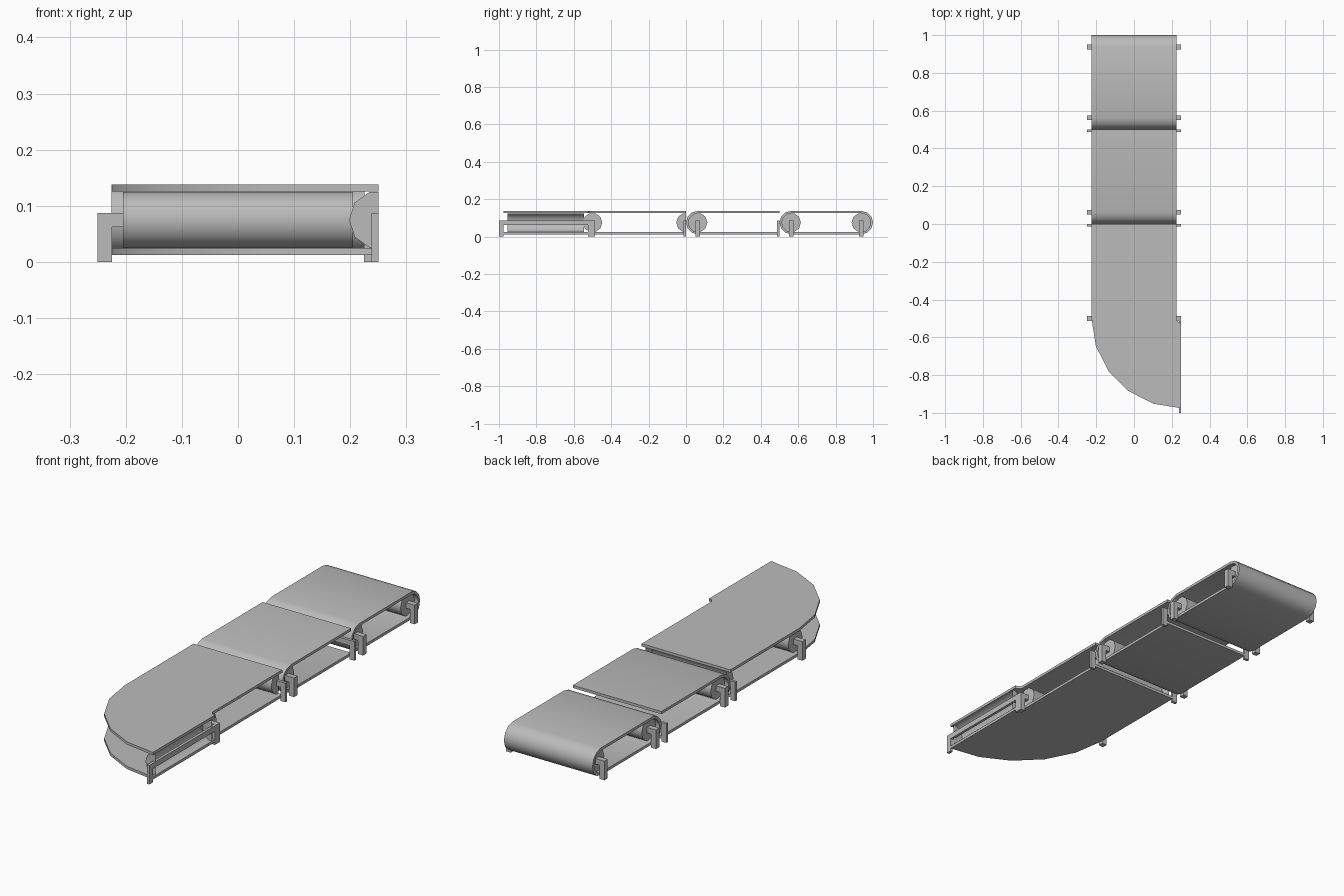
import bpy, bmesh
from math import sin, cos, pi, radians
from mathutils import Matrix, Vector

cube = bpy.data.objects.get("Cube")
if cube:
    bpy.data.objects.remove(cube)

GREY = (0.5, 0.5, 0.5, 1)
mat = bpy.data.materials.new("conveyor grey")
mat.use_nodes = True
mat.diffuse_color = GREY
mat.node_tree.nodes["Principled BSDF"].inputs["Base Color"].default_value = GREY

HALF = 0.225        # half width of the belt
MID = 0.075         # axle height
OUT, INN = 0.0625, 0.05   # outer and inner belt radius
POST = 0.025


def finish(name, bm, matrix=Matrix(), smooth=True):
    bmesh.ops.transform(bm, matrix=matrix, verts=bm.verts)
    mesh = bpy.data.meshes.new(name)
    bm.to_mesh(mesh)
    bm.free()
    mesh.materials.append(mat)
    ob = bpy.data.objects.new(name, mesh)
    bpy.context.collection.objects.link(ob)
    if smooth:
        bpy.ops.object.select_all(action="DESELECT")
        ob.select_set(True)
        bpy.context.view_layer.objects.active = ob
        bpy.ops.object.shade_smooth_by_angle(angle=radians(50))
    return ob


def sweep(name, sections, closed=False):
    """Skin a chain of four-cornered cross-sections."""
    bm = bmesh.new()
    rings = [[bm.verts.new(p) for p in s] for s in sections]
    n = len(rings)
    for i in range(n if closed else n - 1):
        a, b = rings[i], rings[(i + 1) % n]
        for j in range(4):
            k = (j + 1) % 4
            bm.faces.new((a[j], a[k], b[k], b[j]))
    if not closed:
        bm.faces.new(rings[0])
        bm.faces.new(rings[-1])
    bmesh.ops.recalc_face_normals(bm, faces=bm.faces)
    return finish(name, bm)


def belt_section(y, dy, dz):
    """Belt cross-section at height MID on an axle at y, facing (dy, dz)."""
    return [(x, y + dy * r, MID + dz * r)
            for x, r in ((-HALF, INN), (HALF, INN), (HALF, OUT), (-HALF, OUT))]


def round_end(y, side, steps=6):
    """Sections wrapping a belt end; side is -1 for front, 1 for back."""
    angles = [pi / 2 - pi * i / steps for i in range(steps + 1)]
    return [belt_section(y, side * cos(a), sin(a)) for a in angles]


def box(bm, lo, hi):
    lo, hi = Vector(lo), Vector(hi)
    m = Matrix.Translation((lo + hi) / 2) @ Matrix.Diagonal((*(hi - lo), 1))
    bmesh.ops.create_cube(bm, size=1, matrix=m)


def station(name, matrix, half=False, with_roller=True):
    """Two posts joined by an axle, plus a roller; half keeps the -y side."""
    y0, y1 = -POST / 2, 0 if half else POST / 2
    bm = bmesh.new()
    for s in (-1, 1):
        xs = sorted((s * HALF, s * (HALF + POST)))
        box(bm, (xs[0], y0, 0), (xs[1], y1, 0.0875))
    box(bm, (-HALF, y0, 0.0625), (HALF, y1, 0.0875))
    finish(name + "_stand", bm, matrix, smooth=False)
    if not with_roller:
        return
    bm = bmesh.new()
    turn = Matrix.Translation((0, 0, MID)) @ Matrix.Rotation(pi / 2, 4, "Y")
    bmesh.ops.create_cone(bm, cap_ends=True, segments=10, radius1=0.052,
                          radius2=0.052, depth=0.41, matrix=turn)
    # Put a corner of the ten-sided roller on the horizontal
    first = max(bm.verts, key=lambda v: v.co.z)
    if abs(first.co.z - MID - 0.052) < 1e-4:
        spin = Matrix.Rotation(pi / 2, 4, "X")
        bmesh.ops.rotate(bm, cent=(0, 0, MID), matrix=spin, verts=bm.verts)
    if half:
        bmesh.ops.bisect_plane(bm, geom=bm.verts[:] + bm.edges[:] + bm.faces[:],
                               plane_co=(0, 0, 0), plane_no=(0, 1, 0),
                               clear_outer=True)
    finish(name + "_roller", bm, matrix)


def at(y):
    return Matrix.Translation((0, y, 0))


# Straight belts: open run, run with one rounded end, closed loop
for level, dz in (("upper", 1), ("lower", -1)):
    sweep(f"front_belt_{level}", [belt_section(y, 0, dz) for y in (-0.5, 0)])
middle = [belt_section(0.5, 0, 1)] + round_end(OUT, -1) + [belt_section(0.5, 0, -1)]
sweep("middle_belt", middle)
loop = round_end(0.5 + OUT, -1) + round_end(1 - OUT, 1)[::-1]
sweep("back_belt", loop, closed=True)

# Curved belt: quarter turn towards the left side
for level, dz in (("upper", 1), ("lower", -1)):
    turn = []
    for i in range(6):
        a = pi + i * pi / 10
        turn.append([(0.25 + r * cos(a), -0.5 + r * sin(a), MID + dz * z)
                     for r, z in ((0.025, INN), (0.475, INN), (0.475, OUT), (0.025, OUT))])
    sweep(f"curved_belt_{level}", turn)

# Rollers and their stands
station("curve_start", at(-0.5))
station("front_run_end", at(0), half=True)
station("middle_run_start", at(OUT))
station("middle_run_end", at(0.5), half=True, with_roller=False)
station("back_run_start", at(0.5 + OUT))
station("back_run_end", at(1 - OUT))
station("curve_exit", Matrix.Translation((0.25, -0.75, 0)) @ Matrix.Rotation(-pi / 2, 4, "Z"),
        half=True)
